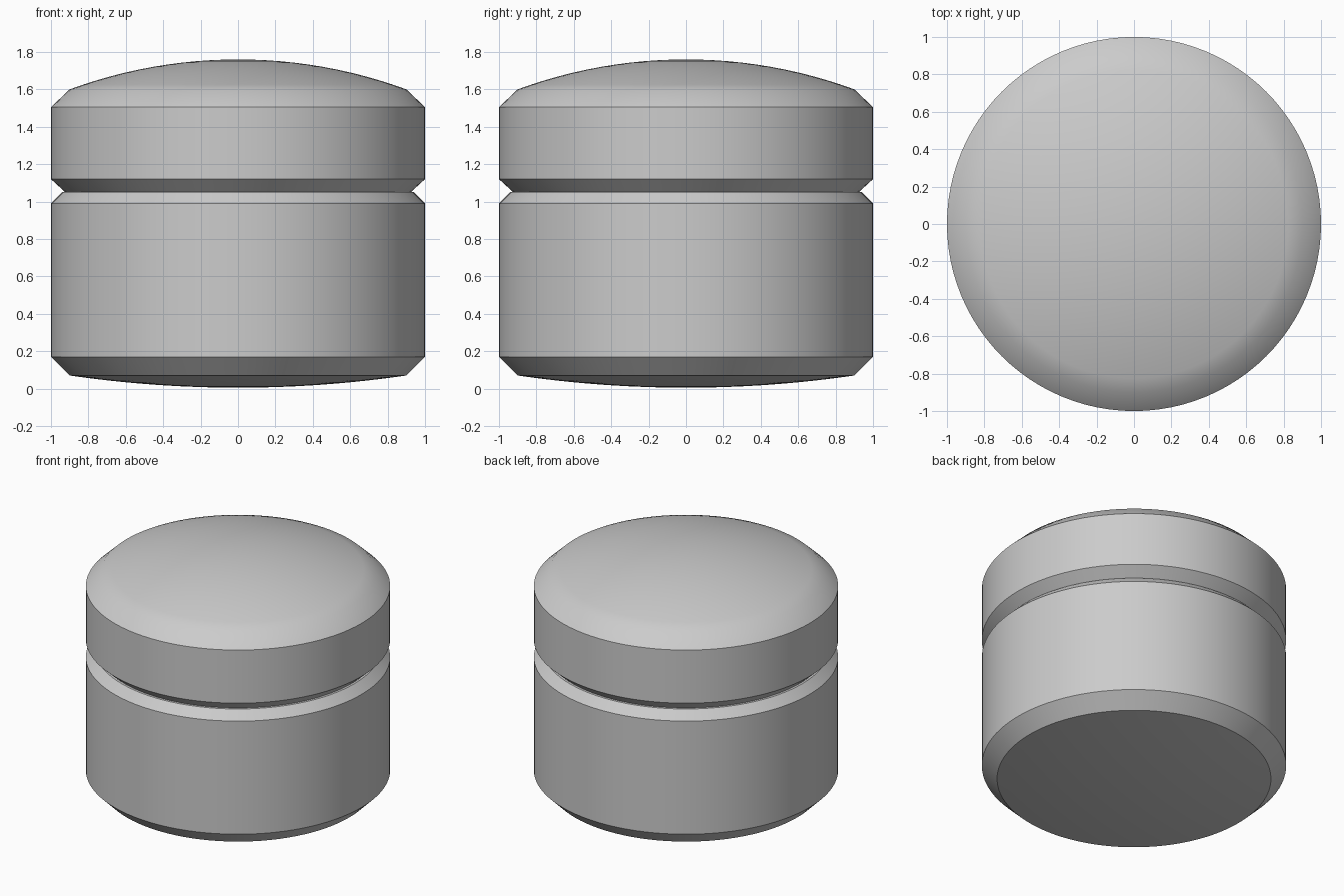
import bpy
import bmesh
import math

SEGMENTS = 96

cube = bpy.data.objects.get("Cube")
if cube:
    bpy.data.objects.remove(cube, do_unlink=True)

grey = bpy.data.materials.new("plain_grey")
grey.use_nodes = True
colour = (0.6, 0.6, 0.6, 1)
grey.diffuse_color = colour
grey.node_tree.nodes["Principled BSDF"].inputs["Base Color"].default_value = colour


def dome(radius, rim_z, pole_z, steps=12):
    """Circular arc profile from the pole out to the rim."""
    rise = pole_z - rim_z
    ball = (radius ** 2 + rise ** 2) / (2 * abs(rise))
    side = math.copysign(1, rise)
    points = []
    for i in range(steps + 1):
        r = radius * i / steps
        points.append((r, pole_z - side * (ball - math.sqrt(ball ** 2 - r ** 2))))
    return points


def lathe(name, profile):
    """Turn a bottom-to-top profile of (radius, height) around z."""
    bm = bmesh.new()
    verts = [bm.verts.new((r, 0, z)) for r, z in profile]
    edges = [bm.edges.new(pair) for pair in zip(verts, verts[1:])]
    bmesh.ops.spin(bm, geom=verts + edges, cent=(0, 0, 0), axis=(0, 0, 1),
                   angle=math.tau, steps=SEGMENTS, use_merge=False)
    bmesh.ops.remove_doubles(bm, verts=bm.verts, dist=0.0005)
    bmesh.ops.recalc_face_normals(bm, faces=bm.faces)
    mesh = bpy.data.meshes.new(name)
    bm.to_mesh(mesh)
    bm.free()
    mesh.materials.append(grey)
    obj = bpy.data.objects.new(name, mesh)
    bpy.context.collection.objects.link(obj)
    bpy.ops.object.select_all(action="DESELECT")
    obj.select_set(True)
    bpy.context.view_layer.objects.active = obj
    bpy.ops.object.shade_smooth_by_angle(angle=math.radians(30))
    return obj


# Jar body: bulging base, chamfered bottom and top edges
lathe("jar_body", dome(0.9, 0.07, 0.005)
      + [(1, 0.17), (1, 0.99), (0.94, 1.05), (0, 1.05)])

# Lid: chamfered lower edge forming the groove, domed top
lathe("lid", [(0, 1.051), (0.925, 1.051), (1, 1.12), (1, 1.505)]
      + dome(0.9, 1.6, 1.76)[::-1])
